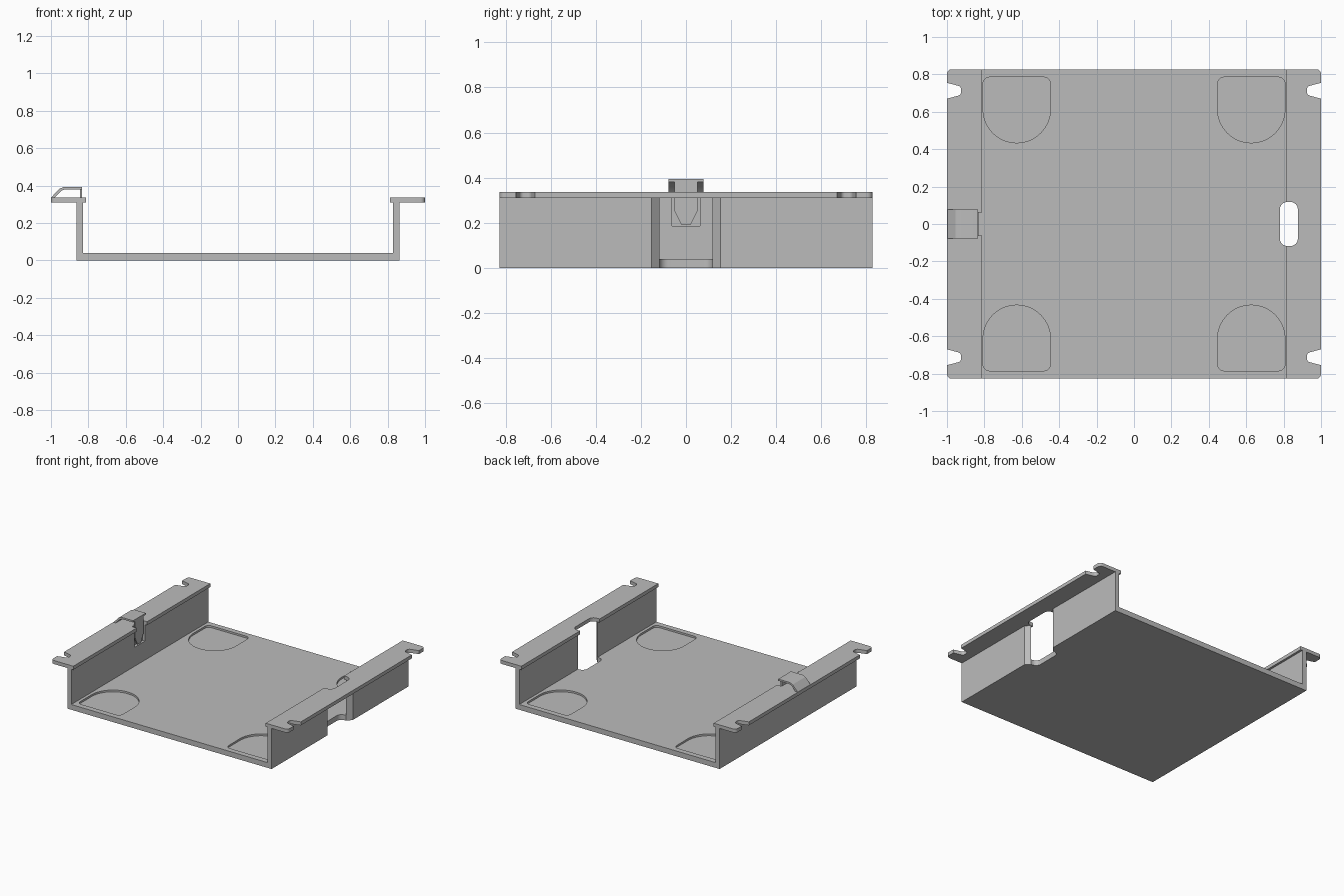
import bpy, bmesh, math
from mathutils import Vector

if "Cube" in bpy.data.objects:
    bpy.data.objects.remove(bpy.data.objects["Cube"])

grey = bpy.data.materials.new("light_grey")
grey.diffuse_color = (0.5, 0.5, 0.5, 1)
grey.use_nodes = True
grey.node_tree.nodes["Principled BSDF"].inputs["Base Color"].default_value = grey.diffuse_color
D = 0.827      # half depth of the tray


def outline(corners, seg=8):
    """Polygon from (x, y[, radius]) corners, with rounded ones filleted."""
    out, n = [], len(corners)
    for i, c in enumerate(corners):
        p = Vector(c[:2])
        r = c[2] if len(c) > 2 else 0
        if not r:
            out.append(p)
            continue
        u = (Vector(corners[i - 1][:2]) - p).normalized()
        v = (Vector(corners[(i + 1) % n][:2]) - p).normalized()
        half = u.angle(v) / 2
        o = p + (u + v).normalized() * r / math.sin(half)
        t = r / math.tan(half)
        s, e = p + u * t - o, p + v * t - o
        a0 = math.atan2(s.y, s.x)
        da = (math.atan2(e.y, e.x) - a0 + math.pi) % (2 * math.pi) - math.pi
        k = seg * (2 if r > 0.1 else 1)
        for j in range(k + 1):
            a = a0 + da * j / k
            out.append(o + Vector((math.cos(a), math.sin(a))) * r)
    return out


def extrude(name, pts, axis, lo, hi):
    """Prism of a 2D outline along an axis (x: yz, y: xz, z: xy outline)."""
    place = {'x': lambda a, b, h: (h, a, b),
             'y': lambda a, b, h: (a, h, b),
             'z': lambda a, b, h: (a, b, h)}[axis]
    bm = bmesh.new()
    low = [bm.verts.new(place(p[0], p[1], lo)) for p in pts]
    top = [bm.verts.new(place(p[0], p[1], hi)) for p in pts]
    bm.faces.new(low)
    bm.faces.new(top)
    for i in range(len(pts)):
        j = (i + 1) % len(pts)
        bm.faces.new((low[i], low[j], top[j], top[i]))
    bmesh.ops.recalc_face_normals(bm, faces=bm.faces)
    me = bpy.data.meshes.new(name)
    bm.to_mesh(me)
    bm.free()
    me.materials.append(grey)
    ob = bpy.data.objects.new(name, me)
    bpy.context.collection.objects.link(ob)
    return ob


def cut(ob, cutters):
    for c in cutters:
        m = ob.modifiers.new("cut", 'BOOLEAN')
        m.operation, m.solver, m.object = 'DIFFERENCE', 'EXACT', c
    dg = bpy.context.evaluated_depsgraph_get()
    me = bpy.data.meshes.new_from_object(ob.evaluated_get(dg))
    ob.modifiers.clear()
    ob.data = me


def rect(x0, x1, y0, y1):
    return [(x0, y0), (x1, y0), (x1, y1), (x0, y1)]


# Tray body: floor and two side walls
tray = extrude("tray", [(-.863, 0), (.863, 0), (.863, .31), (.83, .31), (.83, .04),
                        (-.83, .04), (-.83, .31), (-.863, .31)], 'y', -D, D)

# Flanges with rounded outer corners and screw notches
flanges = {}
for side, s in (("right", 1), ("left", -1)):
    pts = [(.813, -D), (1, -D, .025), (1, -.755), (.925, -.735, .02), (.925, -.69, .02), (1, -.67),
           (1, .67), (.925, .69, .02), (.925, .735, .02), (1, .755), (1, D, .025), (.813, D)]
    pts = [(s * p[0],) + p[1:] for p in pts]
    flanges[side] = extrude(side + "_flange", outline(pts), 'z', .31, .337)

# Cutters: foot recesses, latch slot with chamfered sides, clip pocket
recesses = []
for sx in (-1, 1):
    for sy in (-1, 1):
        d = [(.447, .434, .1795), (.807, .434, .1795), (.807, .785, .035), (.447, .785, .035)]
        d = [(sx * x, sy * y, r) for x, y, r in d]
        recesses.append(extrude("recess_cutter", outline(d), 'z', .026, .1))
slot = extrude("slot_cutter", outline([(.78, -.118, .04), (.876, -.118, .04),
                                       (.876, .118, .04), (.78, .118, .04)]), 'z', -.1, .5)
chamfer = extrude("chamfer_cutter", [(.822, -.107), (.873, -.165), (.873, .165), (.822, .107)],
                  'z', -.1, .3099)
pocket = extrude("pocket_cutter", rect(-.852, -.78, -.0625, .0625), 'z', .185, .5)

cut(tray, recesses + [slot, chamfer, pocket])
cut(flanges["right"], [slot])
cut(flanges["left"], [pocket])
for c in recesses + [slot, chamfer, pocket]:
    bpy.data.objects.remove(c)

# Spring clip: bent strap over the left flange, tongue pointing down the pocket
strap = extrude("clip_strap", [(-1, .335), (-.955, .383), (-.93, .393), (-.833, .393), (-.833, .38),
                               (-.925, .38), (-.945, .372), (-.98, .335)], 'y', -.077, .077)
tongue = extrude("clip_tongue", [(-.05, .385), (.05, .385), (.05, .25), (.02, .19), (-.02, .19),
                                 (-.05, .25)], 'x', -.846, -.834)

# Smooth the rounded corners, keep edges sharp
for ob in bpy.context.collection.objects:
    ob.select_set(True)
bpy.context.view_layer.objects.active = tray
bpy.ops.object.shade_smooth_by_angle(angle=math.radians(25))
